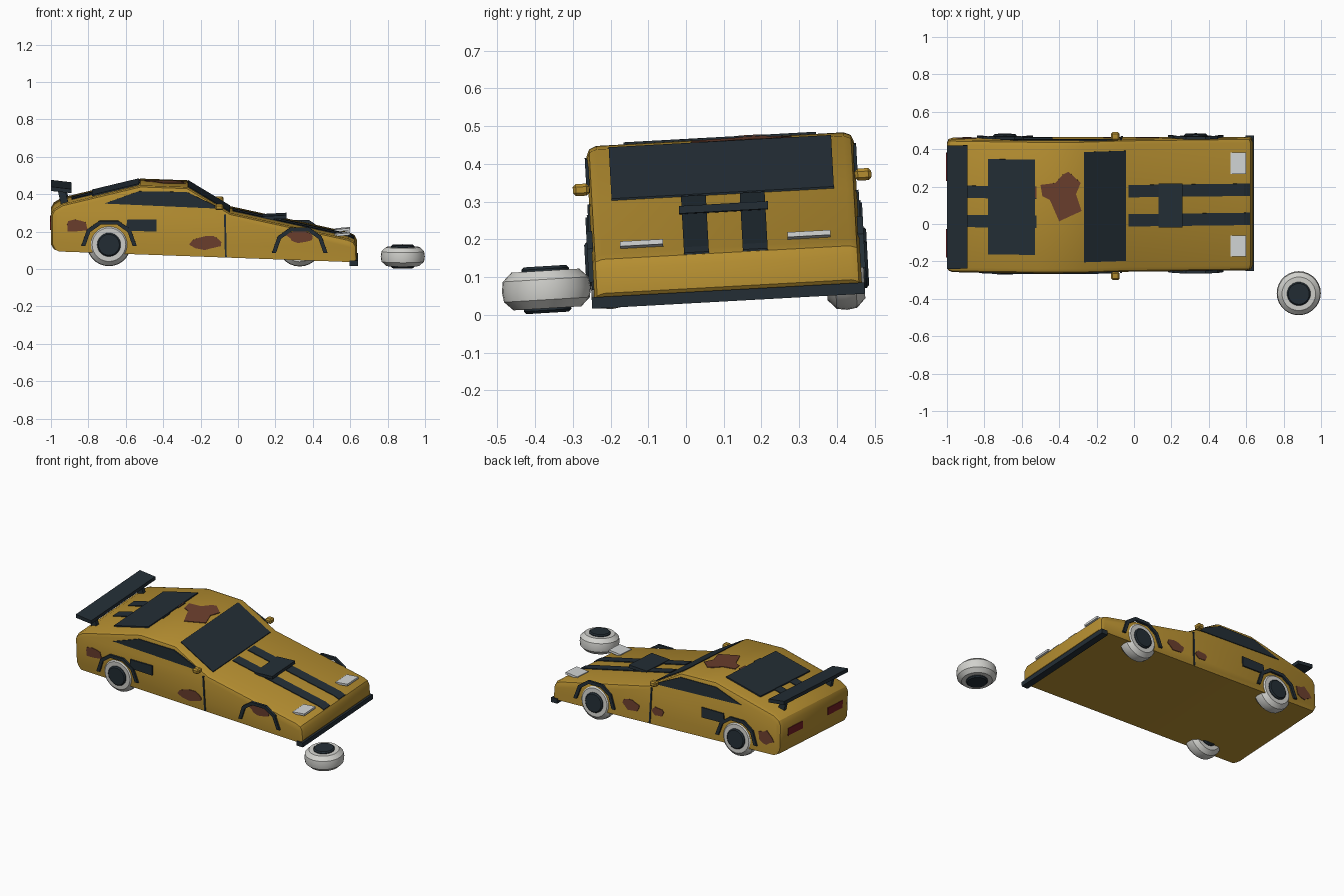
import bpy, bmesh, math, random
from mathutils import Matrix, Vector

if "Cube" in bpy.data.objects:
    bpy.data.objects.remove(bpy.data.objects["Cube"])

def material(name, rgb):
    m = bpy.data.materials.new(name)
    m.diffuse_color = (*rgb, 1)
    m.use_nodes = True
    m.node_tree.nodes["Principled BSDF"].inputs["Base Color"].default_value = m.diffuse_color
    return m

MUSTARD = material("mustard paint", (0.46, 0.27, 0.03))
DARK = material("dark trim", (0.017, 0.027, 0.036))
RUST = material("rust", (0.15, 0.05, 0.027))
TYRE = material("pale tyre", (0.64, 0.64, 0.61))
LAMP = material("lamp grey", (0.66, 0.68, 0.68))
RED = material("tail red", (0.17, 0.014, 0.017))

# The whole car leans sideways on its missing wheel
LEAN = Matrix.Translation((0, 0.115, 0)) @ Matrix.Rotation(0.055, 4, 'X')
W = 0.355  # half width of the body

def finish(name, bm, mat, matrix=LEAN, smooth=False):
    bmesh.ops.recalc_face_normals(bm, faces=bm.faces)
    me = bpy.data.meshes.new(name)
    bm.to_mesh(me)
    bm.free()
    me.materials.append(mat)
    ob = bpy.data.objects.new(name, me)
    bpy.context.collection.objects.link(ob)
    ob.matrix_world = matrix
    if smooth:
        bpy.ops.object.select_all(action='DESELECT')
        ob.select_set(True)
        bpy.context.view_layer.objects.active = ob
        bpy.ops.object.shade_smooth_by_angle(angle=math.radians(28))
    return ob

def prism(name, pts, offset, mat):
    """Extrude one polygon along a vector."""
    bm = bmesh.new()
    face = bm.faces.new([bm.verts.new(p) for p in pts])
    ext = bmesh.ops.extrude_face_region(bm, geom=[face])
    bmesh.ops.translate(bm, vec=Vector(offset),
                        verts=[v for v in ext['geom'] if isinstance(v, bmesh.types.BMVert)])
    return finish(name, bm, mat)

def box(name, x0, x1, y0, y1, z0, z1, mat):
    return prism(name, [(x0, y0, z0), (x1, y0, z0), (x1, y1, z0), (x0, y1, z0)], (0, 0, z1 - z0), mat)

# Top line of the car, from tail to nose
TOP = [(-1.0, 0.31), (-0.985, 0.338), (-0.94, 0.365), (-0.52, 0.466), (-0.27, 0.457),
       (-0.04, 0.318), (0.59, 0.18), (0.622, 0.165), (0.635, 0.14)]

def top_z(x):
    for (xa, za), (xb, zb) in zip(TOP, TOP[1:]):
        if xa <= x <= xb:
            return za + (zb - za) * (x - xa) / (xb - xa)
    return TOP[-1][1]

def top_plate(name, pts, mat, rise=0.005):
    return prism(name, [(x, y, top_z(x) - 0.004) for x, y in pts], (0, 0, rise + 0.004), mat)

def top_rect(name, x0, x1, y0, y1, mat, rise=0.005):
    return top_plate(name, [(x0, y0), (x1, y0), (x1, y1), (x0, y1)], mat, rise)

def side_plate(name, pts, side, mat, rise=0.005):
    return prism(name, [(x, side * (W - 0.004), z) for x, z in pts], (0, side * (rise + 0.004), 0), mat)

def ragged(cx, cy, w, h, seed, n=11):
    rng = random.Random(seed)
    out = []
    for i in range(n):
        a = math.tau * i / n
        r = rng.uniform(0.75, 1.15)
        out.append((cx + w / 2 * r * math.cos(a), cy + h / 2 * r * math.sin(a)))
    return out

# Body shell: side profile extruded, side rims chamfered
profile = TOP + [(0.635, 0.075), (0.62, 0.056), (-0.955, 0.113), (-0.985, 0.125), (-1.0, 0.15)]
bm = bmesh.new()
f = bm.faces.new([bm.verts.new((x, -W, z)) for x, z in profile])
ext = bmesh.ops.extrude_face_region(bm, geom=[f])
bmesh.ops.translate(bm, vec=(0, 2 * W, 0),
                    verts=[v for v in ext['geom'] if isinstance(v, bmesh.types.BMVert)])
rims = [e for e in bm.edges if abs(e.verts[0].co.y - e.verts[1].co.y) < 0.01
        and max(v.co.z for v in e.verts) > 0.135]
bmesh.ops.bevel(bm, geom=rims, offset=0.027, segments=2, profile=0.5, affect='EDGES')
finish("body_shell", bm, MUSTARD, smooth=True)

# Glass
top_rect("windscreen", -0.268, -0.042, -0.295, 0.295, DARK)
top_rect("rear_window", -0.78, -0.53, -0.255, 0.255, DARK, 0.008)

# Paired racing stripes on bonnet and tail
for n, y in (("right", -0.078), ("left", 0.078)):
    top_rect("bonnet_stripe_" + n, -0.03, 0.588, y - 0.033, y + 0.033, DARK)
    top_rect("nose_stripe_" + n, 0.588, 0.621, y - 0.033, y + 0.033, DARK)
    top_rect("tail_stripe_" + n, -0.89, -0.52, y - 0.033, y + 0.033, DARK)

# Bonnet scoop slab
prism("bonnet_scoop", [(0.13, -0.118, 0.272), (0.13, -0.118, 0.288),
                       (0.26, -0.118, 0.295), (0.26, -0.118, 0.275)], (0, 0.236, 0), DARK)

# Front bumper
box("front_bumper", 0.597, 0.641, -0.362, 0.362, 0.036, 0.066, DARK)

# Tail wing on two posts
prism("tail_wing", [(-1.0, -0.33, 0.436), (-1.0, -0.33, 0.459), (-0.89, -0.33, 0.446),
                    (-0.89, -0.33, 0.424)], (0, 0.66, 0), DARK)

ARCHES = (("rear", -0.69, 0.15), ("front", 0.33, 0.114))
for side, n in ((-1, "right"), (1, "left")):
    # Wing posts
    prism("wing_post_" + n, [(-0.945, side * 0.24 - 0.012, 0.35), (-0.905, side * 0.24 - 0.012, 0.36),
                             (-0.925, side * 0.24 - 0.012, 0.44), (-0.965, side * 0.24 - 0.012, 0.44)],
          (0, 0.024, 0), DARK)
    # Raised headlamp lids
    y = side * 0.222 - 0.057
    prism("headlamp_" + n, [(0.515, y, 0.188), (0.515, y, 0.202), (0.6, y, 0.21), (0.6, y, 0.197)],
          (0, 0.114, 0), LAMP)
    # Tail lamps
    box("tail_lamp_" + n, -1.004, -0.99, side * 0.205 - 0.075, side * 0.205 + 0.075, 0.225, 0.272, RED)
    # Side glass, door seam and vent
    side_plate("side_window_" + n, [(-0.715, 0.37), (-0.53, 0.436), (-0.275, 0.432), (-0.085, 0.342)], side, DARK)
    side_plate("door_seam_" + n, [(-0.07, 0.085), (-0.06, 0.085), (-0.065, 0.312), (-0.075, 0.312)], side, DARK)
    side_plate("side_vent_" + n, [(-0.6, 0.225), (-0.437, 0.22), (-0.435, 0.284), (-0.592, 0.284)], side, DARK, 0.008)
    # Wing mirrors
    bm = bmesh.new()
    bmesh.ops.create_cube(bm, size=1, matrix=Matrix.Translation((-0.1, side * 0.374, 0.352))
                          @ Matrix.Diagonal((0.044, 0.044, 0.032, 1)))
    bmesh.ops.bevel(bm, geom=bm.edges[:], offset=0.008, segments=1, affect='EDGES')
    finish("mirror_" + n, bm, MUSTARD)
    # Wheel arch trims: angular bands
    for end, cx, cz in ARCHES:
        angles = [math.radians(a) for a in (0, 38, 70, 110, 142, 180)]
        ring = [(cx + r * math.cos(a), cz - 0.008 + 0.97 * r * math.sin(a))
                for r, seq in ((0.149, angles), (0.127, angles[::-1])) for a in seq]
        side_plate(f"arch_trim_{end}_{n}", ring, side, DARK, 0.012)

def lathe(name, prof, mat, matrix, steps=28):
    bm = bmesh.new()
    verts = [bm.verts.new((r, 0, z)) for r, z in prof]
    edges = [bm.edges.new(p) for p in zip(verts, verts[1:])]
    bmesh.ops.spin(bm, geom=verts + edges, cent=(0, 0, 0), axis=(0, 0, 1), angle=math.tau, steps=steps)
    bmesh.ops.remove_doubles(bm, verts=bm.verts[:], dist=1e-4)
    return finish(name, bm, mat, matrix, smooth=True)

def wheel(name, matrix):
    lathe(name + "_tyre", [(0, -0.05), (0.09, -0.05), (0.114, -0.027), (0.118, 0),
                           (0.114, 0.027), (0.09, 0.05), (0, 0.05)], TYRE, matrix)
    lathe(name + "_hub", [(0, -0.062), (0.056, -0.062), (0.063, -0.055), (0.063, 0.055),
                          (0.056, 0.062), (0, 0.062)], DARK, matrix)

# Three fitted wheels and one lying on the ground
for name, x, y, z in (("rear_right_wheel", -0.69, -0.312, 0.15), ("rear_left_wheel", -0.69, 0.312, 0.15),
                      ("front_left_wheel", 0.33, 0.312, 0.114)):
    wheel(name, LEAN @ Matrix.Translation((x, y, z)) @ Matrix.Rotation(math.pi / 2, 4, 'X'))
wheel("loose_wheel", Matrix.Translation((0.881, -0.37, 0.067)) @ Matrix.Rotation(0.06, 4, 'X'))

# Rust patches
for i, (side, x, z, w, h) in enumerate(((-1, -0.865, 0.25, 0.13, 0.07), (-1, -0.165, 0.163, 0.18, 0.08),
                                        (-1, 0.33, 0.192, 0.14, 0.06), (1, 0.07, 0.165, 0.12, 0.075),
                                        (1, -0.12, 0.17, 0.1, 0.06), (1, -0.895, 0.21, 0.11, 0.09))):
    side_plate(f"side_rust_{i}", ragged(x, z, w, h, i + 3), side, RUST, 0.004)
top_plate("roof_rust", [(-0.49, 0.06), (-0.45, 0.04), (-0.4, -0.075), (-0.28, -0.02), (-0.31, 0.07),
                        (-0.285, 0.13), (-0.35, 0.19), (-0.38, 0.175), (-0.42, 0.13), (-0.5, 0.12)], RUST, 0.004)
top_rect("roof_edge_rust", -0.545, -0.521, 0.05, 0.11, RUST, 0.007)
